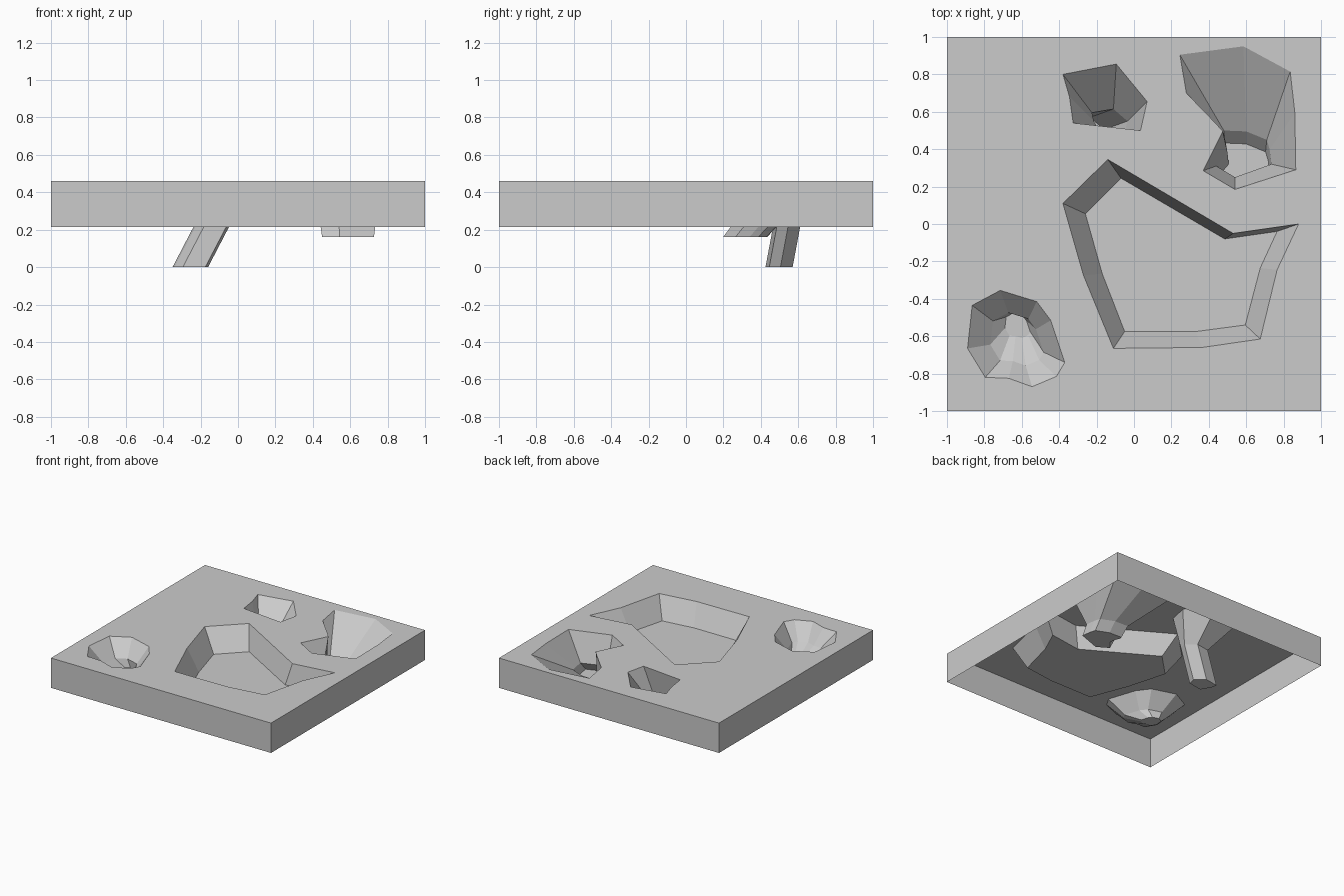
import bpy
import bmesh
from mathutils import Vector

old_cube = bpy.data.objects.get("Cube")
if old_cube:
    bpy.data.objects.remove(old_cube)

TOP_HEIGHT = 0.46
SKIRT_HEIGHT = 0.215

# One plain stone colour
stone = bpy.data.materials.new("stone_grey")
stone.use_nodes = True
stone_colour = (0.6, 0.6, 0.6, 1)
stone.diffuse_color = stone_colour
stone.node_tree.nodes["Principled BSDF"].inputs["Base Color"].default_value = stone_colour


def shrink(outline, centre, factor, shift=(0, 0)):
    """Scale an outline about a centre, then slide it sideways."""
    middle = Vector(centre)
    return [middle + (Vector(point) - middle) * factor + Vector(shift) for point in outline]


def make_ring(bm, outline, height):
    return [bm.verts.new((point[0], point[1], height)) for point in outline]


def join_rings(bm, upper, lower):
    """Wall of quads between two rings with the same number of points."""
    count = len(upper)
    for i in range(count):
        j = (i + 1) % count
        bm.faces.new((upper[i], upper[j], lower[j], lower[i]))


def loop_edges(bm, ring):
    edges = []
    for vertex, following in zip(ring, ring[1:] + ring[:1]):
        edge = bm.edges.get((vertex, following))
        edges.append(edge or bm.edges.new((vertex, following)))
    return edges


def sink_pit(bm, rim, lower_rings):
    """Sink a closed pit below the rim and return the rim edges."""
    upper = make_ring(bm, rim, TOP_HEIGHT)
    edges = loop_edges(bm, upper)
    for outline, height in lower_rings:
        lower = make_ring(bm, outline, height)
        join_rings(bm, upper, lower)
        upper = lower
    bm.faces.new(upper)
    return edges


# Wide shallow basin in the middle
basin_rim = [(-.14, .345), (.53, -.05), (.88, 0), (.765, -.245), (.675, -.615),
             (.365, -.66), (-.11, -.665), (-.27, -.275), (-.38, .11)]
basin_floor = [(-.07, .245), (.485, -.08), (.765, -.04), (.675, -.235), (.595, -.54),
               (.33, -.575), (-.05, -.575), (-.17, -.265), (-.26, .055)]

# Narrow slanting shaft at the back
shaft_rim = [(-.38, .8), (-.095, .855), (.07, .655), (.035, .5), (-.325, .54), (-.345, .68)]
shaft_throat = [(-.225, .595), (-.11, .615), (-.035, .55), (-.05, .49), (-.17, .47), (-.215, .55)]
shaft_end = shrink(shaft_throat, (-.13, .54), 1, shift=(-.125, -.045))

# Round bowl at the front, with its bottom sliding backwards
bowl_rim = [(-.715, -.355), (-.52, -.415), (-.445, -.515), (-.37, -.74), (-.415, -.815),
            (-.545, -.87), (-.67, -.825), (-.795, -.82), (-.89, -.665), (-.865, -.435)]
bowl_centre = (-.62, -.62)
bowl_ledge = shrink(bowl_rim, bowl_centre, .55)
bowl_floor = shrink(bowl_rim, bowl_centre, .26, shift=(0, .075))

# Deep waisted hollow in the back corner
hollow_rim = [(.245, .905), (.585, .95), (.835, .815), (.86, .595), (.865, .29),
              (.54, .185), (.37, .285), (.475, .495), (.435, .54), (.28, .7)]
hollow_ledge = [(.48, .5), (.6, .495), (.71, .45), (.725, .4), (.735, .32),
                (.54, .25), (.44, .31), (.5, .38), (.49, .44), (.475, .48)]
hollow_floor = shrink(hollow_ledge, (.6, .38), .94, shift=(0, -.06))

pits = [
    (basin_rim, [(basin_floor, .285)]),
    (shaft_rim, [(shaft_throat, .24), (shaft_end, 0)]),
    (bowl_rim, [(bowl_ledge, .34), (bowl_floor, .275)]),
    (hollow_rim, [(hollow_ledge, .23), (hollow_floor, .16)]),
]

# Square slab skirt, open underneath
bm = bmesh.new()
corners = [(-1, -1), (1, -1), (1, 1), (-1, 1)]
slab_top = make_ring(bm, corners, TOP_HEIGHT)
slab_bottom = make_ring(bm, corners, SKIRT_HEIGHT)
join_rings(bm, slab_top, slab_bottom)

# Flat ground filled around the pit rims
ground_edges = loop_edges(bm, slab_top)
for rim, lower_rings in pits:
    ground_edges += sink_pit(bm, rim, lower_rings)
bmesh.ops.triangle_fill(bm, edges=ground_edges, use_beauty=True, normal=(0, 0, 1))

bmesh.ops.recalc_face_normals(bm, faces=bm.faces[:])
ground_face = next(f for f in bm.faces if all(v.co.z > TOP_HEIGHT - .001 for v in f.verts))
if ground_face.normal.z < 0:
    bmesh.ops.reverse_faces(bm, faces=bm.faces[:])

mesh = bpy.data.meshes.new("cratered_ground")
bm.to_mesh(mesh)
bm.free()
mesh.materials.append(stone)
ground = bpy.data.objects.new("cratered_ground", mesh)
bpy.context.collection.objects.link(ground)
